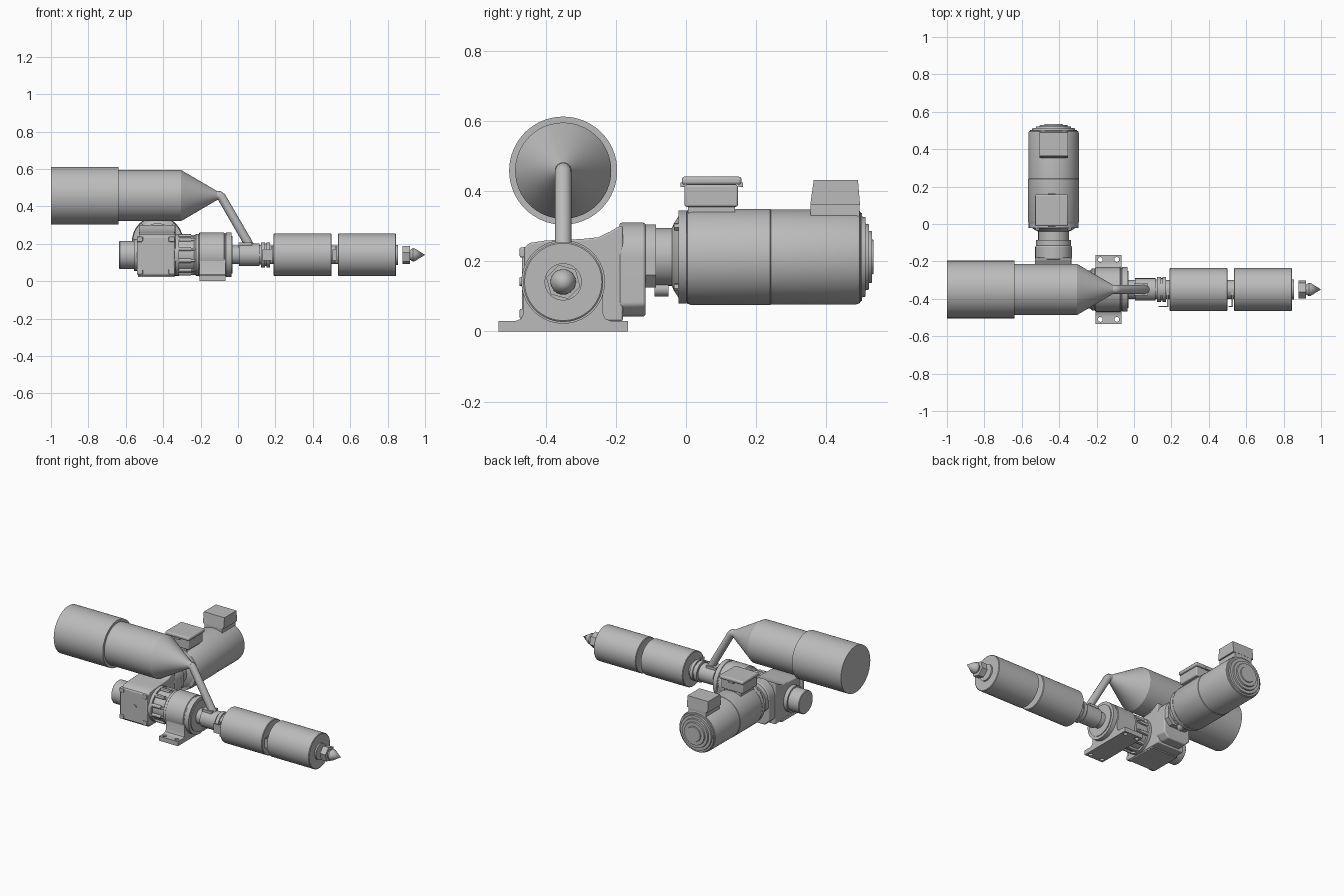
import bpy, bmesh, math
from mathutils import Vector

if "Cube" in bpy.data.objects:
    bpy.data.objects.remove(bpy.data.objects["Cube"])

grey = bpy.data.materials.new("machine_grey")
grey.diffuse_color = (0.5, 0.5, 0.5, 1)
grey.use_nodes = True
grey.node_tree.nodes["Principled BSDF"].inputs["Base Color"].default_value = grey.diffuse_color
AY, AZ = -0.35, 0.141      # main drive axis (along x)
MX, MZ = -0.43, 0.212      # motor axis (along y)


def finish(name, bm, bevel=0):
    bmesh.ops.recalc_face_normals(bm, faces=bm.faces[:])
    me = bpy.data.meshes.new(name)
    bm.to_mesh(me)
    bm.free()
    me.materials.append(grey)
    ob = bpy.data.objects.new(name, me)
    bpy.context.collection.objects.link(ob)
    if bevel:
        m = ob.modifiers.new("bevel", 'BEVEL')
        m.width, m.segments, m.limit_method = bevel, 3, 'ANGLE'
    return ob


def lathe(name, profile, origin, axis, n=64, phase=0.0):
    """Turn (position, radius) pairs around an axis through origin."""
    a = Vector(axis).normalized()
    u = a.orthogonal().normalized()
    v = a.cross(u)
    bm = bmesh.new()
    rings = []
    for t, r in profile:
        c = Vector(origin) + a * t
        if r == 0:
            rings.append([bm.verts.new(c)] * n)
            continue
        ang = [2 * math.pi * i / n + phase for i in range(n)]
        rings.append([bm.verts.new(c + (u * math.cos(k) + v * math.sin(k)) * r) for k in ang])
    for A, B in zip(rings, rings[1:]):
        for i in range(n):
            j = (i + 1) % n
            bm.faces.new(list(dict.fromkeys((A[i], A[j], B[j], B[i]))))
    for R, (_, r) in ((rings[0], profile[0]), (rings[-1], profile[-1])):
        if r:
            bm.faces.new(R)
    return finish(name, bm)


def along_x(name, profile, y=AY, z=AZ, n=64, phase=0.0):
    return lathe(name, profile, (0, y, z), (1, 0, 0), n, phase)


def along_y(name, profile, x=MX, z=MZ, n=64):
    return lathe(name, profile, (x, 0, z), (0, 1, 0), n)


def prism(name, pts, axis, lo, hi, bevel=0):
    """Extrude a 2D outline: axis x takes (y, z) points, axis y takes (x, z)."""
    bm = bmesh.new()
    put = (lambda p, t: (t, p[0], p[1])) if axis == 'x' else (lambda p, t: (p[0], t, p[1]))
    A = [bm.verts.new(put(p, lo)) for p in pts]
    B = [bm.verts.new(put(p, hi)) for p in pts]
    bm.faces.new(A)
    bm.faces.new(B)
    for i in range(len(pts)):
        j = (i + 1) % len(pts)
        bm.faces.new((A[i], A[j], B[j], B[i]))
    return finish(name, bm, bevel)


def box(name, x, y, z, bevel=0):
    return prism(name, [(y[0], z[0]), (y[1], z[0]), (y[1], z[1]), (y[0], z[1])], 'x', *x, bevel)


def arc(cx, cz, r, a0, a1, n=24):
    return [(cx + r * math.cos(math.radians(a0 + (a1 - a0) * i / n)),
             cz + r * math.sin(math.radians(a0 + (a1 - a0) * i / n))) for i in range(n + 1)]


# feed drum, with its cone
HZ = 0.458
along_x("feed_drum", [(-1, .154), (-.64, .154), (-.64, .137), (-.305, .137), (-.11, .023), (-.09, .023)], z=HZ)

# bent feed pipe
cu = bpy.data.curves.new("feed_pipe", 'CURVE')
cu.dimensions = '3D'
cu.bevel_depth, cu.bevel_resolution, cu.use_fill_caps = 0.024, 6, True
path = [(-.115, HZ), (-.1, HZ + .001), (-.088, HZ - .008), (.045, .22), (.075, .165)]
sp = cu.splines.new('POLY')
sp.points.add(len(path) - 1)
for p, (x, z) in zip(sp.points, path):
    p.co = (x, AY, z, 1)
cu.materials.append(grey)
bpy.context.collection.objects.link(bpy.data.objects.new("feed_pipe", cu))

# barrel, inlet block and coupling
along_x("barrel", [(-.04, .05), (.005, .05), (.005, .06), (.115, .06), (.115, .052), (.122, .052),
                   (.122, .067), (.145, .067), (.145, .06), (.152, .06), (.152, .067), (.172, .067),
                   (.172, .05), (.195, .05)])
box("inlet_block", (.003, .075), (-.382, -.318), (.105, .208))

# two rolls, the spacer between them, and the end collar
for i, x in enumerate((.19, .535)):
    along_x(f"roll_{i}", [(x, .11), (x + .003, .114), (x + .307, .114), (x + .31, .11)], n=96)
    box(f"roll_bracket_{i}", (x - .06 if i == 0 else x - .03, x - .006), (-.445, -.438), (.11, .17))
    box(f"roll_bracket_leg_{i}", (x - .014, x - .006), (-.445, -.35), (.095, .19))
along_x("roll_spacer", [(.49, .05), (.545, .05)])
along_x("end_collar", [(.84, .053), (.855, .053)])

# hexagonal nut and nozzle tip
along_x("nozzle_nut", [(.88, .05), (.92, .05)], n=6)
along_x("nozzle_tip", [(.92, .026), (.935, .036), (.945, .034), (1.0, 0)])

# output gear housing with foot
along_x("output_housing", [(-.21, .112), (-.205, .119), (-.075, .119), (-.072, .115), (-.066, .115),
                           (-.063, .119), (-.035, .119), (-.035, .1), (-.03, .1)], n=96)
foot = prism("foot", [(-.535, 0), (-.165, 0), (-.165, .03), (-.215, .03), (-.23, .036), (-.236, .05),
                      (-.236, .16), (-.464, .16), (-.464, .05), (-.47, .036), (-.485, .03), (-.535, .03)],
             'x', -.205, -.067)
for i, (x, y) in enumerate([(x, y) for x in (-.18, -.092) for y in (-.51, -.19)]):
    hole = lathe(f"foot_hole_cutter_{i}", [(-.01, .013), (.05, .013)], (x, y, 0), (0, 0, 1), 24)
    hole.hide_render = True
    hole.hide_set(True)
    m = foot.modifiers.new("hole", 'BOOLEAN')
    m.object, m.solver = hole, 'EXACT'

# ribbed middle housing
along_x("middle_housing", [(-.34, .112), (-.315, .112), (-.315, .098), (-.235, .098), (-.225, .112), (-.2, .112)])
for i in range(10):
    a = 2 * math.pi * (i + .5) / 10
    c = (0, AY + .1 * math.cos(a), AZ + .1 * math.sin(a))
    lathe(f"housing_bolt_{i}", [(-.335, .012), (-.25, .012), (-.25, .007), (-.2, .007)], c, (1, 0, 0), 12)

# angle gear block, its cover plates and end cap
prism("gear_block", [(-.46, .03), (-.46, .24), (-.445, .252), (-.4, .259), (-.3, .263), (-.25, .268),
                     (-.215, .285), (-.19, .3), (-.18, .3), (-.18, .03)], 'x', -.53, -.335, .006)
box("block_front_plate", (-.54, -.34), (-.468, -.44), (.035, .24), .006)
box("block_bottom_plate", (-.535, -.34), (-.45, -.24), (.022, .04), .004)
for i, (x, z) in enumerate([(x, z) for x in (-.525, -.355) for z in (.05, .225)]):
    box(f"block_lug_{i}", (x - .016, x + .016), (-.474, -.45), (z - .014, z + .014), .004)
along_y("block_plug", [(-.474, .012), (-.46, .012)], z=AZ, n=24)
along_x("input_end_cap", [(-.635, .072), (-.632, .075), (-.555, .075), (-.555, .085), (-.525, .085)])

# helical gear case between block and motor
prism("gear_case", arc(MX, MZ, .098, 0, 180) + [(MX - .098, .075), (MX - .065, .042),
                                               (MX + .065, .042), (MX + .098, .075)], 'y', -.19, -.115, .008)
prism("gear_case_cover", arc(MX, MZ, .093, 0, 180) + [(MX - .093, .16), (MX - .06, .125),
                                                     (MX + .06, .125), (MX + .093, .16)], 'y', -.12, -.085)
prism("gear_case_foot", arc(MX, .15, .09, 0, 180) + [(MX - .09, .085), (MX - .06, .055),
                                                    (MX + .06, .055), (MX + .09, .085)], 'y', -.225, -.18, .008)
along_y("case_drain_boss", [(-.09, .022), (-.05, .022)], z=.122, n=24)

# motor with front flange and stepped fan cover
along_y("motor_adaptor", [(-.09, .082), (-.04, .082), (-.035, .095), (-.02, .118), (-.015, .118)])
along_y("motor_flange", [(-.022, .133), (.002, .133)])
along_y("motor_body", [(0, .125), (.004, .133), (.015, .137), (.24, .137), (.242, .135), (.485, .135),
                       (.495, .132), (.497, .127), (.502, .125), (.502, .115), (.512, .113), (.512, .095),
                       (.521, .093), (.521, .075), (.53, .073), (.53, .05), (.535, .048)], n=96)
for i in range(4):
    a = math.radians(45 + 90 * i)
    along_y(f"flange_bolt_{i}", [(-.034, .011), (-.01, .011)], MX + .122 * math.cos(a), MZ + .122 * math.sin(a), 6)

# front terminal box with lid
W = (-.52, -.36)
box("terminal_pad", (-.5, -.38), (.005, .14), (.31, .358))
prism("terminal_box", [(-.004, .355), (.148, .355), (.148, .418), (-.004, .418)], 'x', *W, .006)
box("terminal_lid", (-.528, -.352), (-.012, .158), (.418, .441), .008)
for i, y in enumerate((-.016, .15)):
    box(f"lid_lug_{i}", (-.46, -.42), (y, y + .012), (.412, .424))

# rear box, tapering upwards
box("rear_box_pad", (-.495, -.365), (.355, .495), (.31, .36))
prism("rear_box", [(.354, .36), (.496, .36), (.49, .432), (.364, .432)], 'x', -.506, -.354)

# smooth shading with crisp edges
bpy.ops.object.select_all(action='DESELECT')
for ob in bpy.context.scene.objects:
    if ob.type == 'MESH' and not ob.hide_render:
        ob.select_set(True)
        bpy.context.view_layer.objects.active = ob
bpy.ops.object.shade_smooth_by_angle(angle=math.radians(30))
